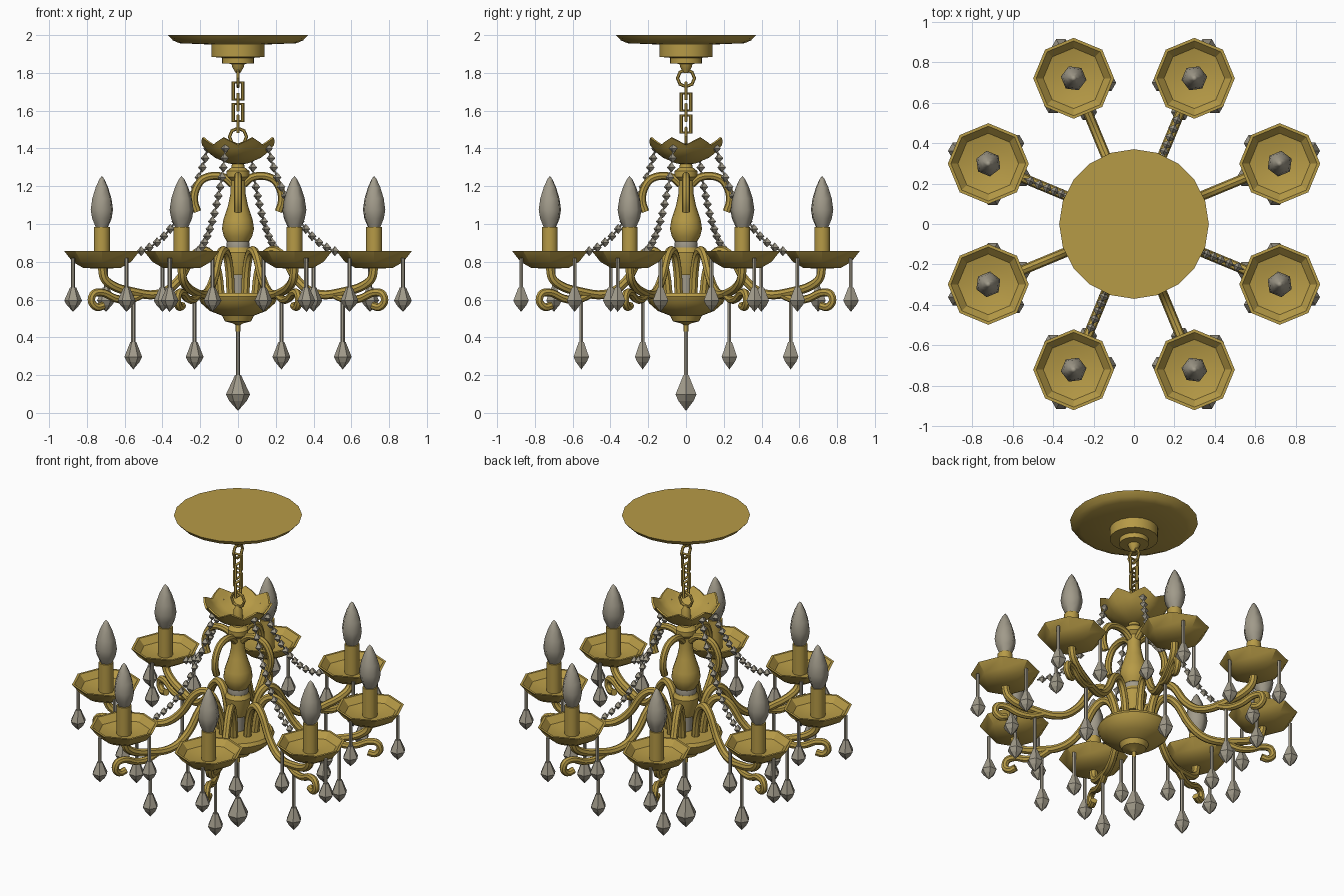
import bpy, bmesh, math
from mathutils import Vector

if "Cube" in bpy.data.objects:
    bpy.data.objects.remove(bpy.data.objects["Cube"])

def material(name, rgb):
    m = bpy.data.materials.new(name)
    m.diffuse_color = (*rgb, 1)
    m.use_nodes = True
    m.node_tree.nodes["Principled BSDF"].inputs["Base Color"].default_value = m.diffuse_color
    return m

GOLD = material("antique gold", (0.47, 0.325, 0.062))
GLASS = material("smoky crystal", (0.355, 0.325, 0.255))
ARMS = [math.radians(22.5 + 45 * k) for k in range(8)]
CUP_R = 0.78

def finish(bm, name, mat, angle=35):
    bmesh.ops.remove_doubles(bm, verts=bm.verts, dist=0.0004)
    bmesh.ops.recalc_face_normals(bm, faces=bm.faces)
    me = bpy.data.meshes.new(name)
    bm.to_mesh(me)
    bm.free()
    for p in me.polygons:
        p.use_smooth = angle > 0
    if angle > 0:
        me.set_sharp_from_angle(angle=math.radians(angle))
    me.materials.append(mat)
    ob = bpy.data.objects.new(name, me)
    bpy.context.collection.objects.link(ob)
    return ob

def lathe(bm, prof, c=(0, 0), n=16, turn=0.0, warp=None):
    """Spin an (r, z) profile about a vertical axis through c."""
    rings = []
    for r, z in prof:
        ring = []
        for i in range(n):
            a = turn + 2 * math.pi * i / n
            rr, zz = warp(r, z, a) if warp else (r, z)
            ring.append(bm.verts.new((c[0] + rr * math.cos(a), c[1] + rr * math.sin(a), zz)))
        rings.append(ring)
    for A, B in zip(rings, rings[1:]):
        for i in range(n):
            j = (i + 1) % n
            bm.faces.new((A[i], A[j], B[j], B[i]))
    for ring, (r, z) in ((rings[0], prof[0]), (rings[-1], prof[-1])):
        if r > 0.001:
            bm.faces.new(ring)

def smooth_path(pts, steps=4):
    """Catmull-Rom through (r, z) points."""
    P = [Vector(p) for p in pts]
    P = [2 * P[0] - P[1]] + P + [2 * P[-1] - P[-2]]
    out = []
    for i in range(1, len(P) - 2):
        a, b, c, d = P[i - 1:i + 3]
        for s in range(steps):
            t = s / steps
            out.append(0.5 * (2 * b + (c - a) * t + (2 * a - 5 * b + 4 * c - d) * t * t
                              + (3 * b - a - 3 * c + d) * t ** 3))
    return out + [P[-2]]

def tube(bm, pts, ang, rad, n=8, closed=False):
    """Round tube along an (r, z) path in the vertical plane at angle ang."""
    u = Vector((math.cos(ang), math.sin(ang), 0))
    w = Vector((-u.y, u.x, 0))
    k, rings = len(pts), []
    for i, p in enumerate(pts):
        a, b = (pts[i - 1], pts[(i + 1) % k]) if closed else (pts[max(i - 1, 0)], pts[min(i + 1, k - 1)])
        t = (Vector(b) - Vector(a)).normalized()
        nn = -t.y * u + Vector((0, 0, t.x))
        o = p[0] * u + Vector((0, 0, p[1]))
        rings.append([bm.verts.new(o + rad * (math.cos(2 * math.pi * j / n) * nn
                                              + math.sin(2 * math.pi * j / n) * w)) for j in range(n)])
    for i in range(k if closed else k - 1):
        A, B = rings[i], rings[(i + 1) % k]
        for j in range(n):
            q = (j + 1) % n
            bm.faces.new((A[j], A[q], B[q], B[j]))
    if not closed:
        bm.faces.new(rings[0])
        bm.faces.new(rings[-1])

def polar(r, a):
    return (r * math.cos(a), r * math.sin(a))

def pendant(bm, c, top, z, h, r):
    """Thin rod from top down to z, then a faceted drop of height h."""
    lathe(bm, [(0.011, top), (0.011, z)], c, 6)
    lathe(bm, [(0.016, z), (r, z - 0.54 * h), (r * 0.72, z - 0.72 * h), (0, z - h)], c, 6)

# ceiling plate
bm = bmesh.new()
lathe(bm, [(0, 2.0), (0.37, 2.0), (0.345, 1.972), (0.31, 1.957), (0.14, 1.95), (0.14, 1.885),
           (0.085, 1.88), (0.085, 1.85), (0.035, 1.848), (0.03, 1.83), (0.012, 1.80), (0, 1.80)], n=20)
finish(bm, "ceiling_plate", GOLD)

# chain: end rings and oblong links turned by quarter turns
bm = bmesh.new()
def circle(z, r):
    return [(r * math.cos(i * math.pi / 4), z + r * math.sin(i * math.pi / 4)) for i in range(8)]
tube(bm, circle(1.772, 0.045), math.pi / 2, 0.009, 6, True)
tube(bm, circle(1.462, 0.045), 0, 0.009, 6, True)
for k, z in enumerate((1.705, 1.645, 1.59, 1.53)):
    link = [(0.025, z - 0.045), (0.025, z + 0.045), (-0.025, z + 0.045), (-0.025, z - 0.045)]
    tube(bm, link, (k % 2) * math.pi / 2, 0.010, 6, True)
finish(bm, "chain", GOLD)

# scalloped crown bowl, open at the top
bm = bmesh.new()
def scallop(r, z, a):
    f = max(0, (z - 1.36) / 0.08) * math.cos(8 * (a - ARMS[0]))
    return r + 0.008 * f, z + 0.02 * f
lathe(bm, [(0, 1.315), (0.05, 1.32), (0.12, 1.35), (0.16, 1.385), (0.178, 1.41), (0.198, 1.437),
           (0.187, 1.44), (0.165, 1.413), (0.145, 1.388), (0.1, 1.36), (0, 1.34)], n=32, warp=scallop)
lathe(bm, [(0, 1.33), (0.03, 1.33), (0.025, 1.40), (0.012, 1.425), (0, 1.425)], n=10)
finish(bm, "crown_bowl", GOLD, 50)

# turned column
bm = bmesh.new()
lathe(bm, [(0, 1.33), (0.03, 1.33), (0.035, 1.30), (0.06, 1.28), (0.06, 1.25), (0.04, 1.23), (0.04, 1.16),
           (0.052, 1.10), (0.078, 1.02), (0.085, 0.975), (0.075, 0.935), (0.06, 0.908), (0, 0.908)], n=16)
lathe(bm, [(0, 0.875), (0.062, 0.875), (0.076, 0.85), (0.068, 0.79), (0.05, 0.73), (0, 0.73)], n=16)
finish(bm, "column", GOLD)
bm = bmesh.new()
lathe(bm, [(0.058, 0.91), (0.062, 0.89), (0.06, 0.873)], n=16)
lathe(bm, [(0.038, 0.735), (0.035, 0.62)], n=12)
finish(bm, "column_glass_bands", GLASS)

# base bowl with finial stem
bm = bmesh.new()
lathe(bm, [(0, 0.635), (0.2, 0.635), (0.212, 0.615), (0.195, 0.58), (0.15, 0.54), (0.085, 0.515),
           (0.07, 0.485), (0.03, 0.475), (0.012, 0.465), (0.012, 0.43), (0, 0.43)], n=20)
finish(bm, "base_bowl", GOLD)

# four arched hooks near the column top
bm = bmesh.new()
hook = smooth_path([(0.03, 1.21), (0.07, 1.245), (0.13, 1.255), (0.19, 1.235), (0.225, 1.18),
                    (0.232, 1.12), (0.215, 1.065)])
for k in range(4):
    tube(bm, hook, k * math.pi / 2, 0.021)
finish(bm, "arched_hooks", GOLD)

# eight swept arms, each with a scroll under the cup
bm = bmesh.new()
arm = smooth_path([(0.10, 0.62), (0.115, 0.74), (0.15, 0.83), (0.205, 0.86), (0.265, 0.82), (0.33, 0.715),
                   (0.41, 0.645), (0.50, 0.625), (0.60, 0.64), (0.70, 0.665), (0.765, 0.71), (0.78, 0.78)])
scroll = smooth_path([(0.54, 0.63), (0.62, 0.60), (0.70, 0.605), (0.77, 0.635), (0.825, 0.632),
                      (0.84, 0.59), (0.81, 0.56), (0.77, 0.568)])
for a in ARMS:
    tube(bm, arm, a, 0.024)
    tube(bm, scroll, a, 0.021)
finish(bm, "arms", GOLD)

# octagonal drip cups and candle sleeves
bm = bmesh.new()
for a in ARMS:
    lathe(bm, [(0, 0.762), (0.10, 0.768), (0.155, 0.80), (0.2, 0.857), (0.185, 0.857), (0.15, 0.82),
               (0.09, 0.805), (0, 0.80)], polar(CUP_R, a), 8)
finish(bm, "drip_cups", GOLD, 30)
bm = bmesh.new()
for a in ARMS:
    lathe(bm, [(0.043, 0.79), (0.043, 0.985)], polar(CUP_R, a), 10)
finish(bm, "candle_sleeves", GOLD, 50)

# flame bulbs
bm = bmesh.new()
for a in ARMS:
    lathe(bm, [(0.034, 0.98), (0.056, 1.03), (0.064, 1.075), (0.055, 1.135), (0.035, 1.195),
               (0.014, 1.238), (0, 1.254)], polar(CUP_R, a), 6, a)
finish(bm, "bulbs", GLASS, 65)

# crystal drops: three per cup, one per arm, one in the centre
bm = bmesh.new()
for a in ARMS:
    cx, cy = polar(CUP_R, a)
    for k in range(3):
        dx, dy = polar(0.165, a + k * 2 * math.pi / 3)
        pendant(bm, (cx + dx, cy + dy), 0.82, 0.665, 0.13, 0.047)
    pendant(bm, polar(0.6, a), 0.63, 0.375, 0.145, 0.047)
pendant(bm, (0, 0), 0.44, 0.2, 0.19, 0.064)
finish(bm, "crystal_drops", GLASS, 0)

# four bead strings from the crown to every second cup
bm = bmesh.new()
sag = smooth_path([(0.175, 1.40), (0.20, 1.31), (0.25, 1.19), (0.33, 1.05), (0.42, 0.94),
                   (0.50, 0.88), (0.585, 0.845)], 20)
beads, gap = [sag[0]], 0
for p, q in zip(sag, sag[1:]):
    gap += (q - p).length
    if gap >= 0.05:
        beads.append(q)
        gap = 0
for a in ARMS[1::2]:
    for r, z in beads:
        lathe(bm, [(0, z + 0.027), (0.025, z), (0, z - 0.027)], polar(r, a), 4, a)
    tube(bm, sag[::6], a, 0.005, 4)
finish(bm, "bead_strings", GLASS, 0)
